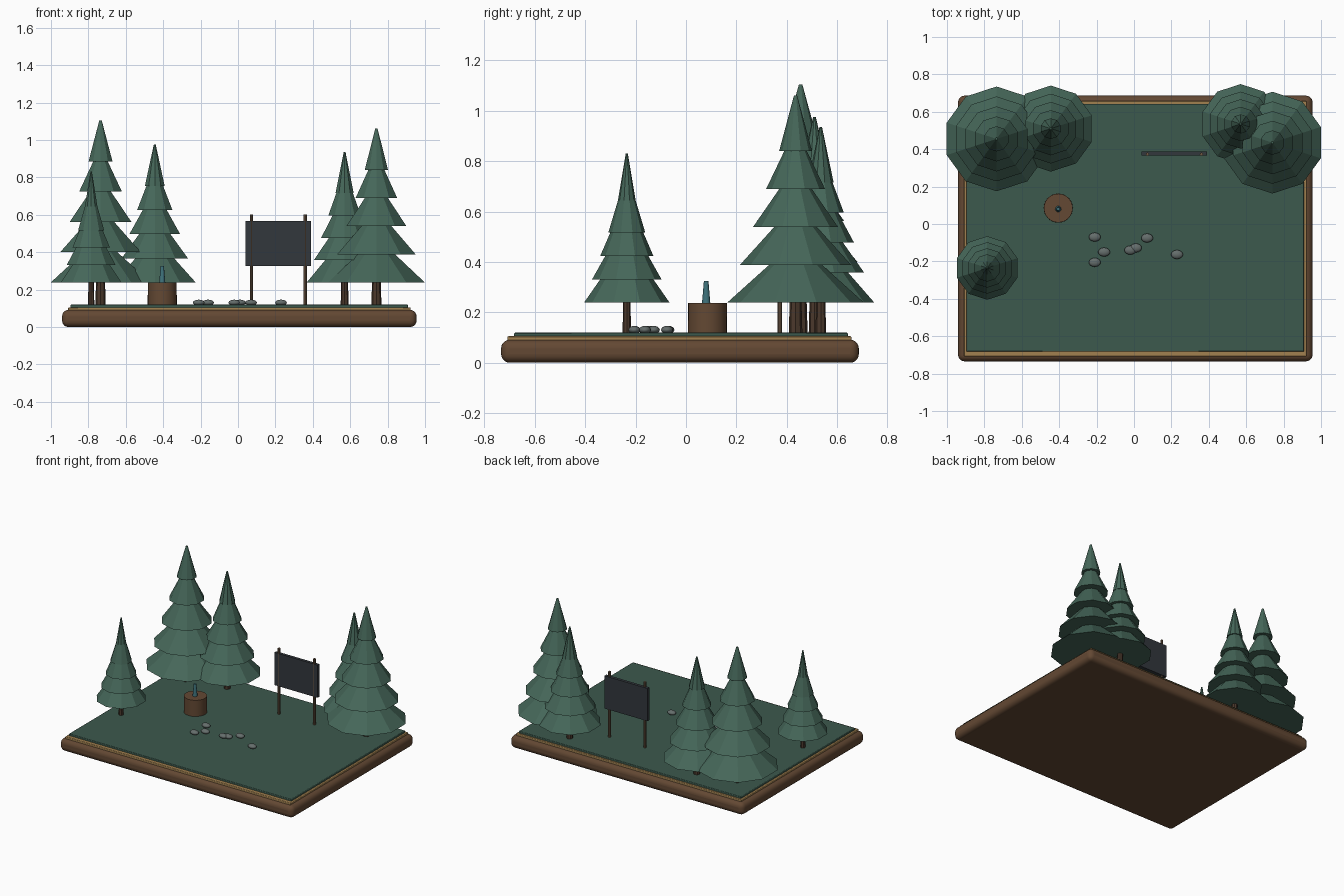
import bpy
import math

if "Cube" in bpy.data.objects:
    bpy.data.objects.remove(bpy.data.objects["Cube"])


def material(name, rgb):
    m = bpy.data.materials.new(name)
    m.diffuse_color = (*rgb, 1)
    m.use_nodes = True
    m.node_tree.nodes["Principled BSDF"].inputs["Base Color"].default_value = m.diffuse_color
    return m


WOOD = material("wood", (0.125, 0.065, 0.033))
BARK = material("bark", (0.07, 0.04, 0.025))
POST = material("post_wood", (0.16, 0.1, 0.06))
GOLD = material("gold", (0.36, 0.22, 0.08))
GROUND = material("ground_green", (0.045, 0.1, 0.075))
LEAF = material("leaf_green", (0.06, 0.135, 0.1))
SLATE = material("slate", (0.032, 0.038, 0.046))
STONE = material("stone", (0.13, 0.155, 0.15))
TEAL = material("teal", (0.05, 0.17, 0.2))


def finish(name, mat, smooth=False):
    ob = bpy.context.object
    ob.name = name
    ob.data.materials.append(mat)
    if smooth:
        bpy.ops.object.shade_smooth_by_angle(angle=math.radians(40))
    return ob


def box(name, mat, center, size, bevel=0, segments=3):
    bpy.ops.mesh.primitive_cube_add(size=1, location=center)
    ob = bpy.context.object
    ob.scale = size
    bpy.ops.object.transform_apply(location=False, rotation=False, scale=True)
    if bevel:
        mod = ob.modifiers.new("bevel", "BEVEL")
        mod.width = bevel
        mod.segments = segments
    return finish(name, mat, bevel > 0)


def cone(name, mat, x, y, z0, z1, r0, r1, sides, smooth=False):
    bpy.ops.mesh.primitive_cone_add(vertices=sides, radius1=r0, radius2=r1,
                                    depth=z1 - z0, location=(x, y, (z0 + z1) / 2))
    return finish(name, mat, smooth)


# Display base: rounded plinth, gold trim, grass slab
CX, CY = 0.007, -0.024
box("plinth", WOOD, (CX, CY, 0.0455), (1.895, 1.42, 0.091), 0.034, 5)
box("gold_trim", GOLD, (CX, CY - 0.002, 0.095), (1.83, 1.365, 0.02), 0.004, 2)
box("ground", GROUND, (CX, CY + 0.004, 0.109), (1.805, 1.325, 0.02), 0.004, 2)
GZ = 0.117

# Fir trees: x, y, tip height, bottom radius
TREES = [(-0.735, 0.455, 1.105, 0.28), (-0.445, 0.51, 0.975, 0.23),
         (0.57, 0.535, 0.935, 0.213), (0.74, 0.435, 1.06, 0.272),
         (-0.785, -0.235, 0.83, 0.17)]
TIERS, TIER_H, LOW = 5, 0.22, 0.238
for i, (x, y, top, r) in enumerate(TREES, 1):
    cone(f"trunk_{i}", BARK, x, y, GZ - 0.005, LOW + 0.06, r * 0.1, r * 0.08, 8)
    step = (top - TIER_H - LOW) / (TIERS - 1)
    for t in range(TIERS):
        z, tr = LOW + t * step, r * (1 - 0.19 * t)
        cone(f"tree_{i}_tier_{t + 1}", LEAF, x, y, z, z + TIER_H, tr, tr * 0.1, 10)

# Sign board on two posts
box("sign_board", SLATE, (0.216, 0.376, 0.446), (0.35, 0.022, 0.24))
for side, px in (("left", 0.072), ("right", 0.36)):
    cone(f"sign_post_{side}", POST, px, 0.373, GZ - 0.005, 0.602, 0.009, 0.009, 8)

# Stump with a small teal peg on it
cone("stump", WOOD, -0.405, 0.085, GZ - 0.005, 0.237, 0.078, 0.077, 24, True)
cone("peg", TEAL, -0.405, 0.08, 0.23, 0.325, 0.017, 0.009, 12, True)

# Scattered pebbles
PEBBLES = [(-0.21, -0.07), (-0.16, -0.15), (-0.21, -0.205), (-0.02, -0.14),
           (0.01, -0.128), (0.07, -0.075), (0.23, -0.163)]
for i, (x, y) in enumerate(PEBBLES, 1):
    bpy.ops.mesh.primitive_uv_sphere_add(segments=14, ring_count=8, radius=1,
                                         location=(x, y, 0.13))
    bpy.context.object.scale = (0.032, 0.024, 0.016)
    finish(f"pebble_{i}", STONE, True)
